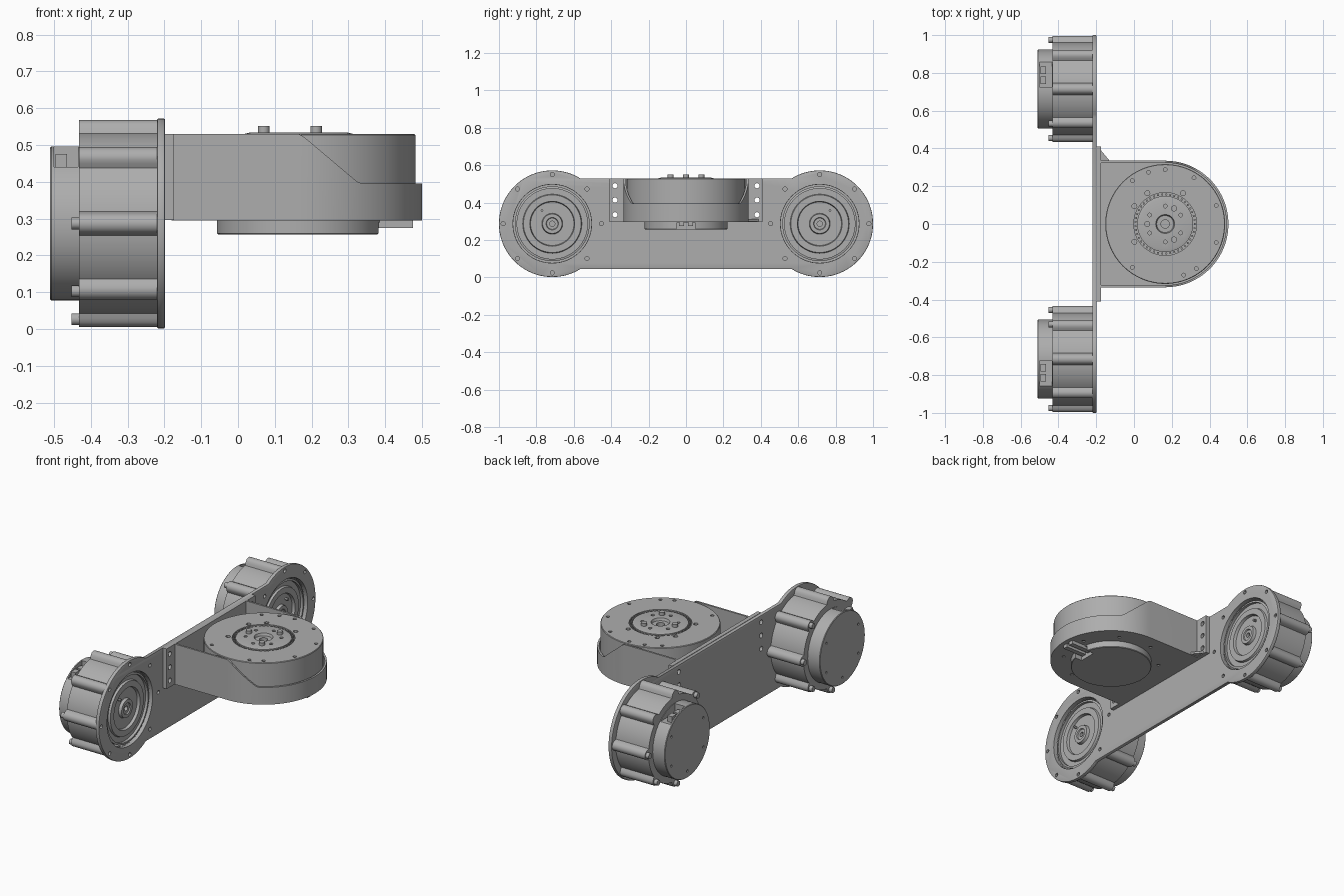
import bpy, bmesh
from math import sin, cos, pi, radians, sqrt, asin
from mathutils import Vector

if "Cube" in bpy.data.objects:
    bpy.data.objects.remove(bpy.data.objects["Cube"])

GREY = (0.42, 0.42, 0.42, 1)
metal = bpy.data.materials.new("grey metal")
metal.use_nodes = True
metal.diffuse_color = GREY
metal.node_tree.nodes["Principled BSDF"].inputs["Base Color"].default_value = GREY

MY, MZ = 0.715, 0.287      # side drive centre
CX = 0.165                 # middle drive centre


def shade(ob):
    ob.data.shade_smooth()
    ob.data.set_sharp_from_angle(angle=radians(30))


def finish(bm, name):
    bmesh.ops.recalc_face_normals(bm, faces=bm.faces)
    me = bpy.data.meshes.new(name)
    bm.to_mesh(me)
    bm.free()
    me.materials.append(metal)
    ob = bpy.data.objects.new(name, me)
    bpy.context.collection.objects.link(ob)
    shade(ob)
    return ob


def place(p, h, axis):
    return Vector((h, p[0], p[1])) if axis == "x" else Vector((p[0], p[1], h))


def prism(name, loops, a, b, axis):
    """Extrude one or more outlines from a to b along an axis."""
    bm = bmesh.new()
    for loop in loops:
        low, high = ([bm.verts.new(place(p, h, axis)) for p in loop] for h in (a, b))
        bm.faces.new(low)
        bm.faces.new(high)
        for i in range(len(loop)):
            bm.faces.new((low[i - 1], low[i], high[i], high[i - 1]))
    return finish(bm, name)


def lathe(name, profile, c, axis, n=72):
    """Spin (radius, height) points about an axis; ends at radius 0 close up."""
    bm = bmesh.new()
    rings = []
    for r, h in profile:
        pts = [c] if r == 0 else circle(c, r, n)
        rings.append([bm.verts.new(place(p, h, axis)) for p in pts])
    for lo, hi in zip(rings, rings[1:]):
        for i in range(n):
            f = [lo[i % len(lo)], lo[(i + 1) % len(lo)], hi[(i + 1) % len(hi)], hi[i % len(hi)]]
            bm.faces.new(list(dict.fromkeys(f)))
    return finish(bm, name)


def arc(c, r, a0, a1, n):
    return [(c[0] + r * cos(a0 + (a1 - a0) * i / n), c[1] + r * sin(a0 + (a1 - a0) * i / n))
            for i in range(n + 1)]


def circle(c, r, n=16):
    return arc(c, r, 0, 2 * pi, n)[:-1]


def ring_of(c, radius, degrees, r, n=12):
    return [circle((c[0] + radius * cos(radians(d)), c[1] + radius * sin(radians(d))), r, n)
            for d in degrees]


def rect(x0, x1, y0, y1):
    return [(x0, y0), (x1, y0), (x1, y1), (x0, y1)]


def bake(ob):
    dg = bpy.context.evaluated_depsgraph_get()
    me = bpy.data.meshes.new_from_object(ob.evaluated_get(dg))
    ob.modifiers.clear()
    ob.data = me
    shade(ob)


def cut(ob, cutter):
    m = ob.modifiers.new("cut", "BOOLEAN")
    m.operation, m.solver, m.object = "DIFFERENCE", "EXACT", cutter
    bake(ob)
    bpy.data.objects.remove(cutter)


def mirror_copy(ob):
    me = ob.data.copy()
    bm = bmesh.new()
    bm.from_mesh(me)
    for v in bm.verts:
        v.co.y *= -1
    bmesh.ops.reverse_faces(bm, faces=bm.faces)
    bm.to_mesh(me)
    bm.free()
    twin = bpy.data.objects.new("right_" + ob.name, me)
    ob.name = "left_" + ob.name
    bpy.context.collection.objects.link(twin)


# Long mounting plate with round ends
R = 0.285
a = asin(0.243 / R)
outline = arc((MY, MZ), R, a - pi, pi - a, 72) + arc((-MY, MZ), R, a, 2 * pi - a, 72)
plate = prism("mounting_plate", [outline], -0.22, -0.198, "x")
bevel = plate.modifiers.new("edge", "BEVEL")
bevel.width, bevel.segments, bevel.limit_method = 0.004, 2, "ANGLE"
bake(plate)
eighths = range(0, 360, 45)
tab_holes = [circle((s * 0.38, z), 0.014, 16) for s in (-1, 1) for z in (0.335, 0.413, 0.49)]
holes = list(tab_holes)
for s in (-1, 1):
    holes += [circle((s * MY, MZ), 0.21, 72)] + ring_of((s * MY, MZ), 0.263, eighths, 0.011)
cut(plate, prism("cutter", holes, -0.3, -0.1, "x"))

# Side drive: lobed housing
c = (MY, MZ)


def lobed(t, body=0.247, dist=0.252, lobe=0.029):
    d = (t + pi / 8) % (pi / 4) - pi / 8
    q = lobe ** 2 - (dist * sin(d)) ** 2
    return max(body, dist * cos(d) + sqrt(q)) if q > 0 else body


n = 288
shape = [(MY + lobed(2 * pi * i / n) * cos(2 * pi * i / n),
          MZ + lobed(2 * pi * i / n) * sin(2 * pi * i / n)) for i in range(n)]
housing = prism("drive_housing", [shape], -0.432, -0.22, "x")
cut(housing, prism("cutter", [circle(c, 0.209, 72)], -0.26, -0.1, "x"))

# Side drive: stepped rotor seen through the plate
rotor = lathe("drive_rotor", [
    (0.2, -0.262), (0.2, -0.215), (0.188, -0.212), (0.188, -0.228), (0.158, -0.228),
    (0.154, -0.216), (0.12, -0.216), (0.116, -0.232), (0.056, -0.232), (0.052, -0.215),
    (0.033, -0.215), (0.03, -0.222), (0.014, -0.222), (0.014, -0.24), (0, -0.24)], c, "x")
pin = prism("rotor_pin", [circle((MY + 0.055, MZ + 0.07), 0.007, 12)], -0.24, -0.214, "x")

# Side drive: rear cap with a socket notch
cap = lathe("drive_cap", [(0, -0.43), (0.209, -0.43), (0.209, -0.507), (0.206, -0.51), (0, -0.51)], c, "x")
cut(cap, prism("cutter", [rect(MY + 0.01, MY + 0.16, 0.44, 0.6)], -0.5, -0.435, "x"))
cut(cap, prism("cutter", ring_of(c, 0.17, (30, 150, 210, 270, 330), 0.007), -0.52, -0.505, "x"))
socket = prism("drive_socket", [rect(MY + y, MY + y + 0.04, 0.435, 0.475) for y in (0.025, 0.08)],
               -0.495, -0.465, "x")
screws = prism("drive_screws", ring_of(c, 0.26, (0, 135, 180, 225, 270, 315), 0.016, 16),
               -0.452, -0.43, "x")
for ob in (housing, rotor, pin, cap, socket, screws):
    mirror_copy(ob)

# Bracket flange bolted to the plate
flange = prism("bracket_flange", [rect(-0.41, 0.41, 0.296, 0.53)], -0.198, -0.174, "x")
cut(flange, prism("cutter", tab_holes, -0.3, -0.1, "x"))

# Bracket floor, D shaped
BACK, W = -0.18, 0.335
d_path = [(BACK, -W), (CX, -W)] + arc((CX, 0), W, -pi / 2, pi / 2, 64)[1:-1] + [(CX, W), (BACK, W)]
floor = prism("bracket_floor", [d_path], 0.295, 0.309, "z")
cut(floor, prism("cutter", ring_of((CX, 0), 0.265, range(15, 375, 45), 0.009), 0.28, 0.302, "z"))

# Bracket wall, stepping down on a slope towards the round end
def wall_top(x):
    return 0.53 - 0.135 * min(max((x - 0.17) / 0.16, 0), 1)


bm = bmesh.new()
pairs = [[bm.verts.new((x, y, z)) for z in (0.296, wall_top(x))] for x, y in d_path]
for p, q in zip(pairs, pairs[1:]):
    bm.faces.new((p[0], q[0], q[1], p[1]))
wall = finish(bm, "bracket_wall")
thick = wall.modifiers.new("thickness", "SOLIDIFY")
thick.thickness, thick.offset = 0.011, -1
bake(wall)
prism("bracket_gusset", [[(-0.175, 0.39), (-0.175, 0.33), (-0.125, 0.33)]], 0.3, 0.312, "z")

# Middle drive, lying flat in the bracket
mid = (CX, 0)
drive = lathe("middle_drive", [
    (0, 0.3), (0.317, 0.3), (0.317, 0.527), (0.314, 0.53), (0.166, 0.53), (0.166, 0.515),
    (0.148, 0.515), (0.148, 0.53), (0.132, 0.534), (0.05, 0.534), (0.045, 0.52),
    (0.022, 0.52), (0.022, 0.5), (0, 0.5)], mid, "z", 96)
dimples = ring_of(mid, 0.288, (20, 58, 90, 108, 127, 233, 290, 305, 340), 0.01)
dimples += ring_of(mid, 0.188, (60, 120, 150, 210), 0.013)
dimples += ring_of(mid, 0.095, (30, 90, 150, 210, 270, 330), 0.01)
cut(drive, prism("cutter", dimples, 0.515, 0.56, "z"))
prism("middle_drive_teeth", ring_of(mid, 0.157, range(0, 360, 8), 0.006, 6), 0.51, 0.529, "z")
prism("middle_drive_bolts", ring_of(mid, 0.095, (60, 180, 300), 0.016, 20), 0.53, 0.551, "z")

# Middle drive lower cap and cable plug
under = lathe("middle_drive_cap", [(0, 0.3), (0.222, 0.3), (0.222, 0.26), (0.219, 0.257), (0, 0.257)], mid, "z")
cut(under, prism("cutter", [rect(0.335, 0.45, -0.05, 0.05)], 0.2, 0.29, "z"))
prism("cable_plug", [rect(0.34, 0.475, y, y + 0.028) for y in (-0.038, 0.01)], 0.275, 0.297, "z")
